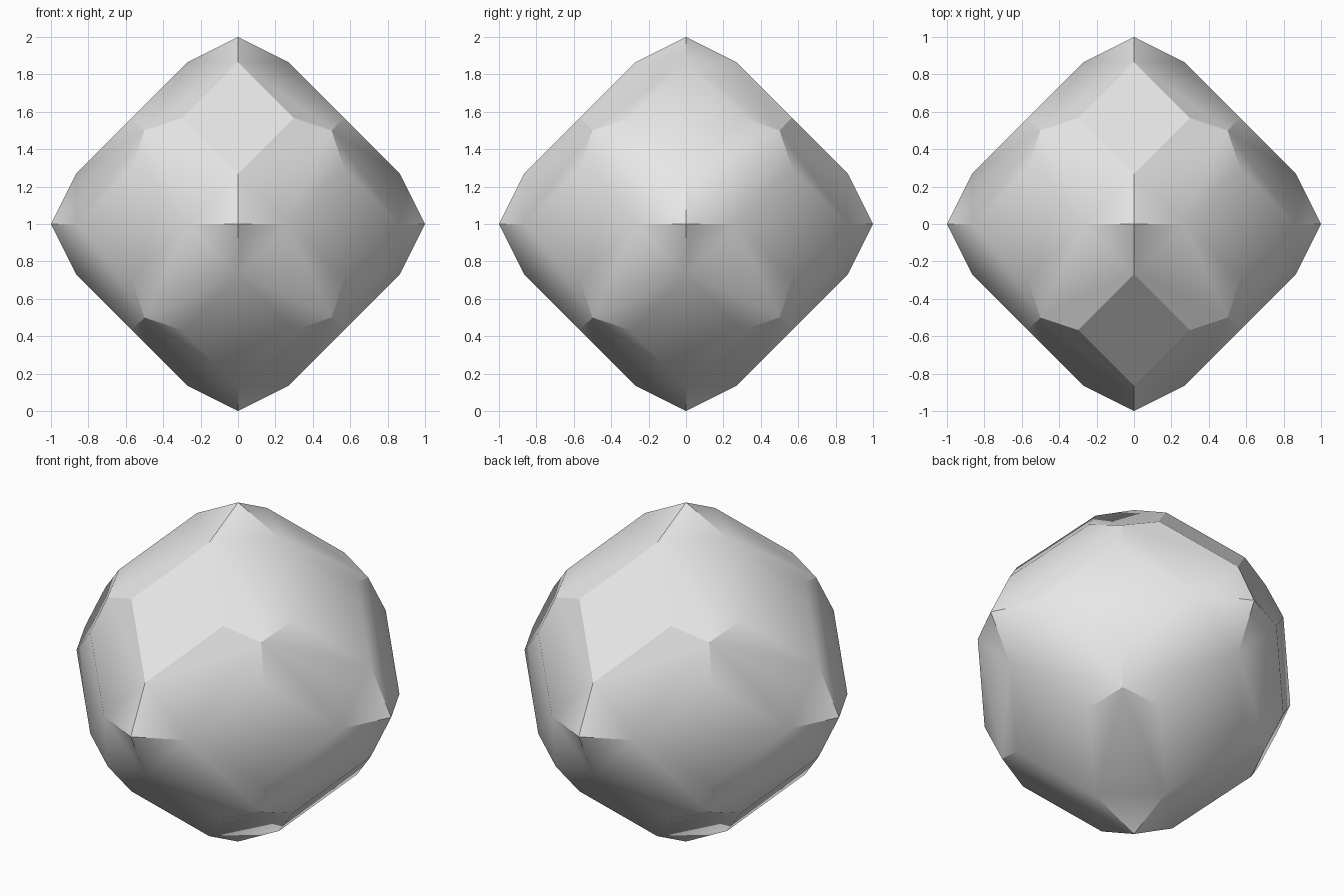
import bpy
import bmesh
import math
from itertools import permutations, product
from mathutils import Vector

if "Cube" in bpy.data.objects:
    bpy.data.objects.remove(bpy.data.objects["Cube"], do_unlink=True)


def symmetric(a, b, c):
    """All distinct permutations and sign changes of a point or direction."""
    points = {tuple(s * v for s, v in zip(signs, p)) for p in permutations((a, b, c))
              for signs in product((1, -1), repeat=3)}
    return [Vector(p) for p in sorted({tuple(v + 0.0 for v in p) for p in points})]


# Corners of a trapezohedron whose twelve outer corners are cut to rhombi
ridge = math.sqrt(3) / 2
inset = 2 - 2 * ridge
mid = (ridge + inset) / 2
corners = (symmetric(1, 0, 0) + symmetric(ridge, inset, 0)
           + symmetric(mid, mid, 2 - 3 * mid) + symmetric(0.5, 0.5, 0.5))

bm = bmesh.new()
verts = [bm.verts.new(p) for p in corners]

# One flat facet per crystal direction, its corners ordered around the normal
for normal in symmetric(2, 1, 1) + symmetric(1, 1, 0):
    reach = max(v.co.dot(normal) for v in verts)
    ring = [v for v in verts if v.co.dot(normal) > reach - 0.001]
    centre = sum((v.co for v in ring), Vector()) / len(ring)
    side = (ring[0].co - centre).normalized()
    up = normal.normalized().cross(side)
    ring.sort(key=lambda v: math.atan2((v.co - centre).dot(up), (v.co - centre).dot(side)))
    bm.faces.new(ring)

bmesh.ops.recalc_face_normals(bm, faces=bm.faces)
bmesh.ops.translate(bm, verts=bm.verts, vec=(0, 0, 1))
mesh = bpy.data.meshes.new("crystal")
bm.to_mesh(mesh)
bm.free()

# Plain grey stone
stone = bpy.data.materials.new("grey_stone")
stone.use_nodes = True
stone.diffuse_color = (0.8, 0.8, 0.8, 1)
stone.node_tree.nodes["Principled BSDF"].inputs["Base Color"].default_value = (0.8, 0.8, 0.8, 1)
mesh.materials.append(stone)

crystal = bpy.data.objects.new("crystal", mesh)
bpy.context.collection.objects.link(crystal)
bpy.ops.object.select_all(action="DESELECT")
crystal.select_set(True)
bpy.context.view_layer.objects.active = crystal
bpy.ops.object.shade_smooth_by_angle(angle=math.radians(30))
